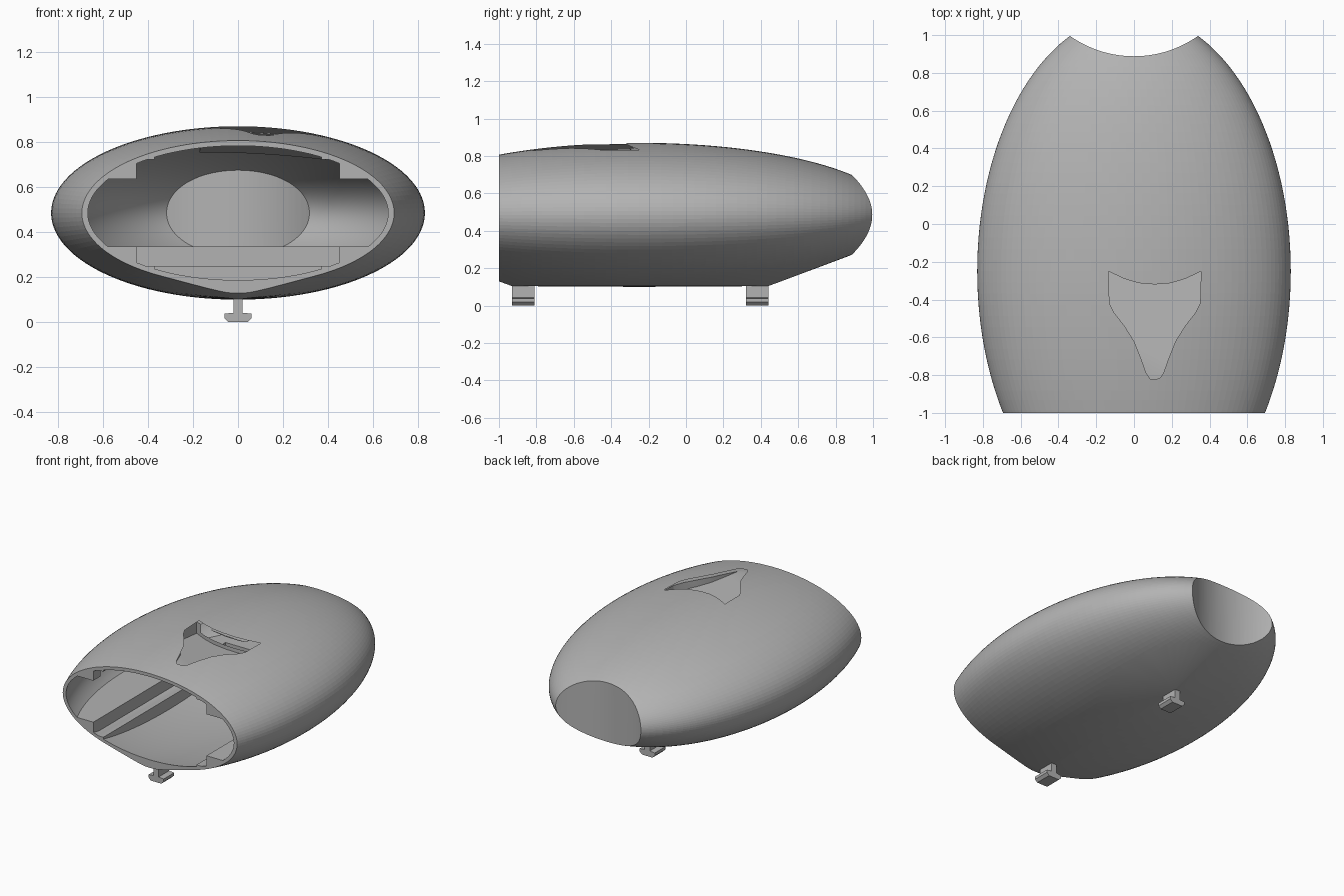
import bpy, bmesh, math
from mathutils import Matrix, Vector

if "Cube" in bpy.data.objects:
    bpy.data.objects.remove(bpy.data.objects["Cube"])

grey = bpy.data.materials.new("plain_grey")
grey.use_nodes = True
COLOR = (0.45, 0.45, 0.45, 1)
grey.diffuse_color = COLOR
grey.node_tree.nodes["Principled BSDF"].inputs["Base Color"].default_value = COLOR

CENTRE = Vector((0, -0.25, 0.485))
FEET_Y = (-0.87, 0.38)


def finish(name, bm):
    bmesh.ops.recalc_face_normals(bm, faces=bm.faces)
    mesh = bpy.data.meshes.new(name)
    bm.to_mesh(mesh)
    bm.free()
    mesh.materials.append(grey)
    obj = bpy.data.objects.new(name, mesh)
    bpy.context.collection.objects.link(obj)
    return obj


def ellipsoid(name, radii, extra=()):
    """Ellipsoid with poles along y, wrapped together with extra points."""
    bm = bmesh.new()
    bmesh.ops.create_uvsphere(bm, u_segments=112, v_segments=72, radius=1)
    bmesh.ops.rotate(bm, verts=bm.verts, matrix=Matrix.Rotation(math.pi / 2, 3, 'X'))
    bmesh.ops.scale(bm, verts=bm.verts, vec=radii)
    bmesh.ops.translate(bm, verts=bm.verts, vec=CENTRE)
    if extra:
        for p in extra:
            bm.verts.new(p)
        hull = bmesh.ops.convex_hull(bm, input=bm.verts)
        loose = {v for v in hull["geom_interior"] + hull["geom_unused"]
                 if isinstance(v, bmesh.types.BMVert)}
        bmesh.ops.delete(bm, geom=list(loose), context='VERTS')
    return finish(name, bm)


def prism(name, outline, bottom, top):
    """Vertical prism whose ends follow the height functions bottom and top."""
    bm = bmesh.new()
    low = [bm.verts.new((x, y, bottom(x, y))) for x, y in outline]
    high = [bm.verts.new((x, y, top(x, y))) for x, y in outline]
    bm.faces.new(low[::-1])
    bm.faces.new(high)
    for i in range(len(low)):
        j = (i + 1) % len(low)
        bm.faces.new((low[i], low[j], high[j], high[i]))
    return finish(name, bm)


def box(name, x0, x1, y0, y1, z0, z1):
    return prism(name, [(x0, y0), (x1, y0), (x1, y1), (x0, y1)],
                 lambda x, y: z0, lambda x, y: z1)


def cut(target, *cutters):
    """Subtract each cutter in turn, then discard it."""
    for cutter in cutters:
        mod = target.modifiers.new("cut", 'BOOLEAN')
        mod.operation, mod.solver, mod.object = 'DIFFERENCE', 'EXACT', cutter
        bpy.context.view_layer.update()
        graph = bpy.context.evaluated_depsgraph_get()
        mesh = bpy.data.meshes.new_from_object(target.evaluated_get(graph))
        target.modifiers.clear()
        target.data = mesh
        bpy.data.objects.remove(cutter)


# Outer skin, drawn down to meet the two feet
foot_tops = [(sx * 0.02, y + sy * 0.06, 0.104)
             for y in FEET_Y for sx in (-1, 1) for sy in (-1, 1)]
shell = ellipsoid("shell", (0.83, 1.365, 0.385), foot_tops)

# Hollow, leaving a stepped tray and two short upper brackets
cavity = ellipsoid("cavity", (0.805, 1.34, 0.36))
tray = box("tray", -1, 1, -1.3, 0.62, 0, 0.337)
cut(tray,
    box("pocket", -0.45, 0.45, -1.5, 0.5, 0.25, 0.6),
    box("well", -0.37, 0.37, -1.5, 0.42, -0.1, 0.3))
cut(cavity, tray)
for s in (-1, 1):
    cut(cavity,
        box("bracket", min(s * 0.45, s), max(s * 0.45, s), -1.3, -0.92, 0.635, 1),
        box("bracket_lip", min(s * 0.37, s), max(s * 0.37, s), -1.3, -0.92, 0.722, 1))

# Air duct outline: half mirrored about its own centre line
DUCT_X = 0.11
half = [(0.02, -0.825), (0.045, -0.79), (0.07, -0.72), (0.11, -0.62),
        (0.16, -0.54), (0.215, -0.47), (0.24, -0.42), (0.245, -0.25),
        (0.165, -0.289), (0.085, -0.313), (0, -0.32)]
duct = ([(DUCT_X + x, y) for x, y in half]
        + [(DUCT_X - x, y) for x, y in half[-2::-1]])


def floor(x, y):
    return 0.831 - 0.115 * (y + 0.82) - 0.06 * (x - DUCT_X)


def above(x, y):
    return 1.1


# Duct housing inside the shell
housing = [(DUCT_X + (x - DUCT_X) * 1.15, -0.5 + (y + 0.5) * 1.1) for x, y in duct]
cut(cavity, prism("housing", housing, lambda x, y: floor(x, y) - 0.025, above))

# Front opening, curved rear opening, duct and its slot under the lip
rear = [(0.587 * math.cos(a), 1.475 + 0.587 * math.sin(a))
        for a in (i * math.tau / 128 for i in range(128))]
slot = [(DUCT_X - 0.23, -0.36), (DUCT_X + 0.23, -0.36),
        (DUCT_X + 0.23, -0.05), (DUCT_X - 0.23, -0.05)]
cut(shell,
    cavity,
    box("front_trim", -2, 2, -3, -1, -1, 2),
    prism("rear_trim", rear, lambda x, y: -1, lambda x, y: 2),
    prism("duct_cut", duct, floor, above),
    prism("slot_cut", slot, lambda x, y: floor(x, y) + 0.002,
          lambda x, y: 0.836 - 0.07 * (x - DUCT_X)))

bpy.ops.object.select_all(action='DESELECT')
shell.select_set(True)
bpy.context.view_layer.objects.active = shell
bpy.ops.object.shade_smooth_by_angle(angle=math.radians(25))

# T-shaped mounting feet with chamfered heads
side = [(0.042, 0), (0.06, 0.018), (0.06, 0.038), (0.02, 0.042), (0.02, 0.125)]
profile = side + [(-x, z) for x, z in reversed(side)]
for name, y in zip(("front_foot", "rear_foot"), FEET_Y):
    bm = bmesh.new()
    face = bm.faces.new([bm.verts.new((x, y - 0.06, z)) for x, z in profile])
    new = bmesh.ops.extrude_face_region(bm, geom=[face])["geom"]
    bmesh.ops.translate(bm, vec=(0, 0.12, 0),
                        verts=[v for v in new if isinstance(v, bmesh.types.BMVert)])
    bm.faces.new([v for v in face.verts][::-1]) if not face.is_valid else None
    finish(name, bm)
